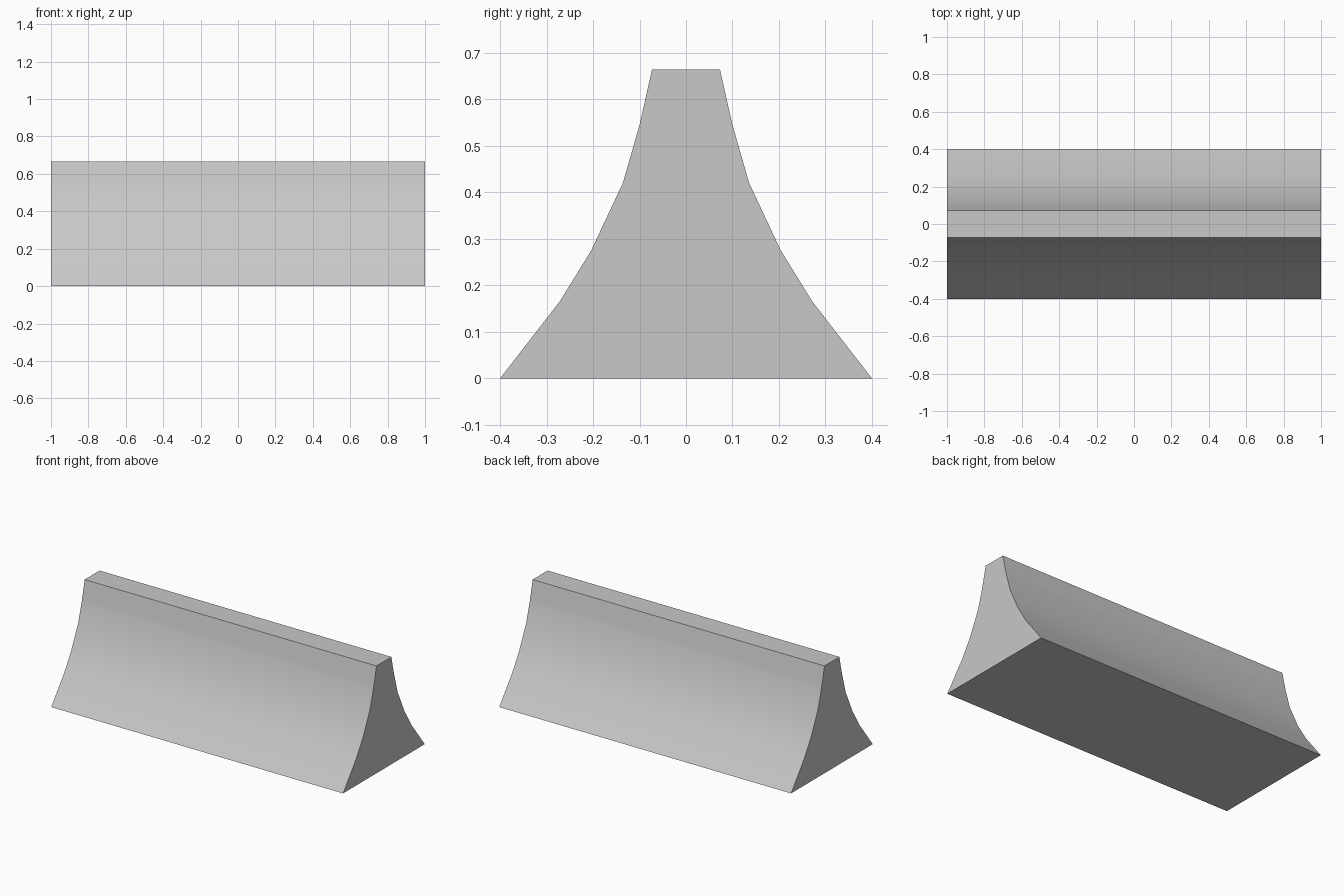
import bpy
import bmesh
import math

cube = bpy.data.objects.get("Cube")
if cube:
    bpy.data.objects.remove(cube, do_unlink=True)

# Plain concrete grey
grey = bpy.data.materials.new("concrete_grey")
grey.use_nodes = True
colour = (0.58, 0.58, 0.58, 1)
grey.diffuse_color = colour
grey.node_tree.nodes["Principled BSDF"].inputs["Base Color"].default_value = colour

# Flared cross-section, mirrored front to back
CAP_BASE = 0.545
half = [(0.4, 0), (0.272, 0.165), (0.204, 0.275),
        (0.136, 0.42), (0.1, CAP_BASE), (0.073, 0.665)]
profile = half + [(-y, z) for y, z in reversed(half)]

# Extrude the section along the length
bm = bmesh.new()
section = bm.faces.new([bm.verts.new((-1, y, z)) for y, z in profile])
extruded = bmesh.ops.extrude_face_region(bm, geom=[section], use_keep_orig=True)
moved = [v for v in extruded["geom"] if isinstance(v, bmesh.types.BMVert)]
bmesh.ops.translate(bm, vec=(2, 0, 0), verts=moved)
bmesh.ops.recalc_face_normals(bm, faces=bm.faces)

mesh = bpy.data.meshes.new("barrier_block")
bm.to_mesh(mesh)
bm.free()
mesh.materials.append(grey)
block = bpy.data.objects.new("barrier_block", mesh)
bpy.context.collection.objects.link(block)

# Smooth flanks with crisp ends, top and base
bpy.context.view_layer.objects.active = block
block.select_set(True)
bpy.ops.object.shade_smooth_by_angle(angle=math.radians(40))

# Crisp line below the straight cap band
for edge in mesh.edges:
    if all(abs(mesh.vertices[i].co.z - CAP_BASE) < 0.001 for i in edge.vertices):
        edge.use_edge_sharp = True
